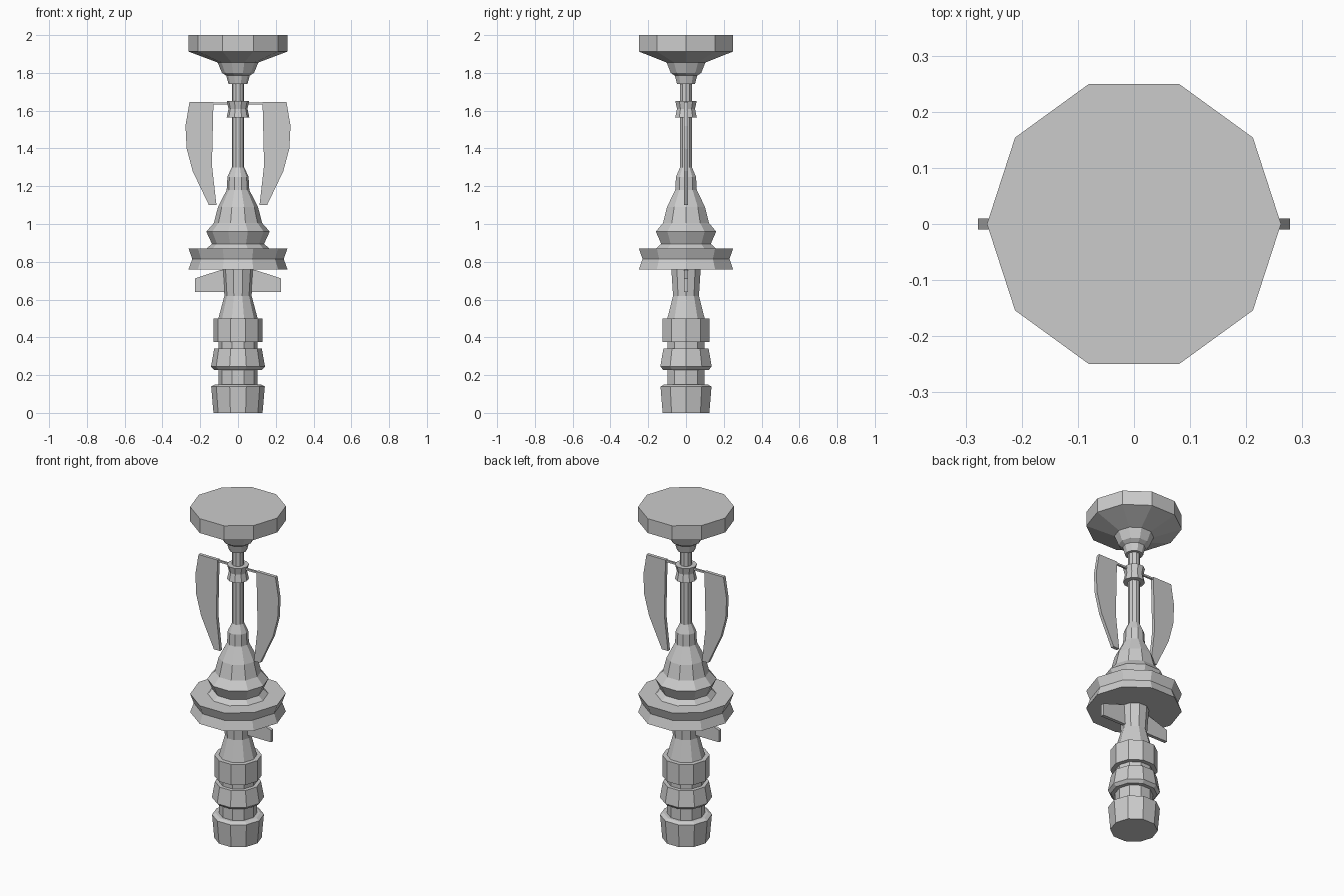
import bpy, bmesh, math

if "Cube" in bpy.data.objects:
    bpy.data.objects.remove(bpy.data.objects["Cube"])

SIDES = 10


def lathe(name, profile):
    """Ten-sided turned solid from (radius, z) points, listed bottom to top."""
    bm = bmesh.new()
    rings = []
    for r, z in profile:
        rings.append([bm.verts.new((r * math.cos(2 * math.pi * i / SIDES),
                                    r * math.sin(2 * math.pi * i / SIDES), z))
                      for i in range(SIDES)])
    for a, b in zip(rings, rings[1:]):
        for i in range(SIDES):
            j = (i + 1) % SIDES
            bm.faces.new((a[i], a[j], b[j], b[i]))
    bm.faces.new(rings[0][::-1])
    bm.faces.new(rings[-1])
    finish(bm, name)


def plate(name, outline, half):
    """Flat plate from an (x, z) outline, with thickness along y."""
    bm = bmesh.new()
    face = bm.faces.new([bm.verts.new((x, -half, z)) for x, z in outline])
    ext = bmesh.ops.extrude_face_region(bm, geom=[face])
    moved = [v for v in ext["geom"] if isinstance(v, bmesh.types.BMVert)]
    bmesh.ops.translate(bm, verts=moved, vec=(0, 2 * half, 0))
    finish(bm, name)


def finish(bm, name):
    bmesh.ops.recalc_face_normals(bm, faces=bm.faces)
    mesh = bpy.data.meshes.new(name)
    bm.to_mesh(mesh)
    bm.free()
    bpy.context.collection.objects.link(bpy.data.objects.new(name, mesh))


# Ridged handle with flared neck
lathe("handle", [
    (0.13, 0), (0.142, 0.14), (0.122, 0.15), (0.104, 0.15), (0.104, 0.228),
    (0.127, 0.228), (0.143, 0.245), (0.126, 0.34), (0.104, 0.34),
    (0.104, 0.375), (0.13, 0.375), (0.13, 0.5), (0.104, 0.5),
    (0.072, 0.62), (0.082, 0.765)])

# Wide guard disc with a pinched rim
lathe("guard", [(0.262, 0.76), (0.242, 0.815), (0.262, 0.87)])

# Stepped bell tapering to the shaft
lathe("bell", [
    (0.168, 0.868), (0.138, 0.895), (0.168, 0.96), (0.128, 1.005),
    (0.106, 1.09), (0.06, 1.18), (0.056, 1.25), (0.033, 1.30)])

# Shaft and its collar
lathe("shaft", [(0.033, 1.28), (0.033, 1.75)])
lathe("collar", [(0.06, 1.565), (0.05, 1.61), (0.06, 1.652)])

# Flared head with flat top
lathe("head", [
    (0.05, 1.74), (0.062, 1.785), (0.085, 1.80), (0.108, 1.855),
    (0.262, 1.913), (0.262, 2.0)])

# Paired side blades, their struts and the lower fins
blade = [(0.13, 1.645), (0.257, 1.645), (0.278, 1.52), (0.272, 1.40),
         (0.24, 1.28), (0.154, 1.10), (0.114, 1.10), (0.138, 1.31)]
strut = [(0.04, 1.632), (0.14, 1.632), (0.14, 1.643), (0.04, 1.643)]
fin = [(0.05, 0.64), (0.228, 0.64), (0.228, 0.712), (0.09, 0.757), (0.05, 0.757)]
for side, s in (("right", 1), ("left", -1)):
    for part, outline, half in (("blade", blade, 0.01), ("strut", strut, 0.006),
                                ("fin", fin, 0.01)):
        plate(f"{side}_{part}", [(s * x, z) for x, z in outline], half)
